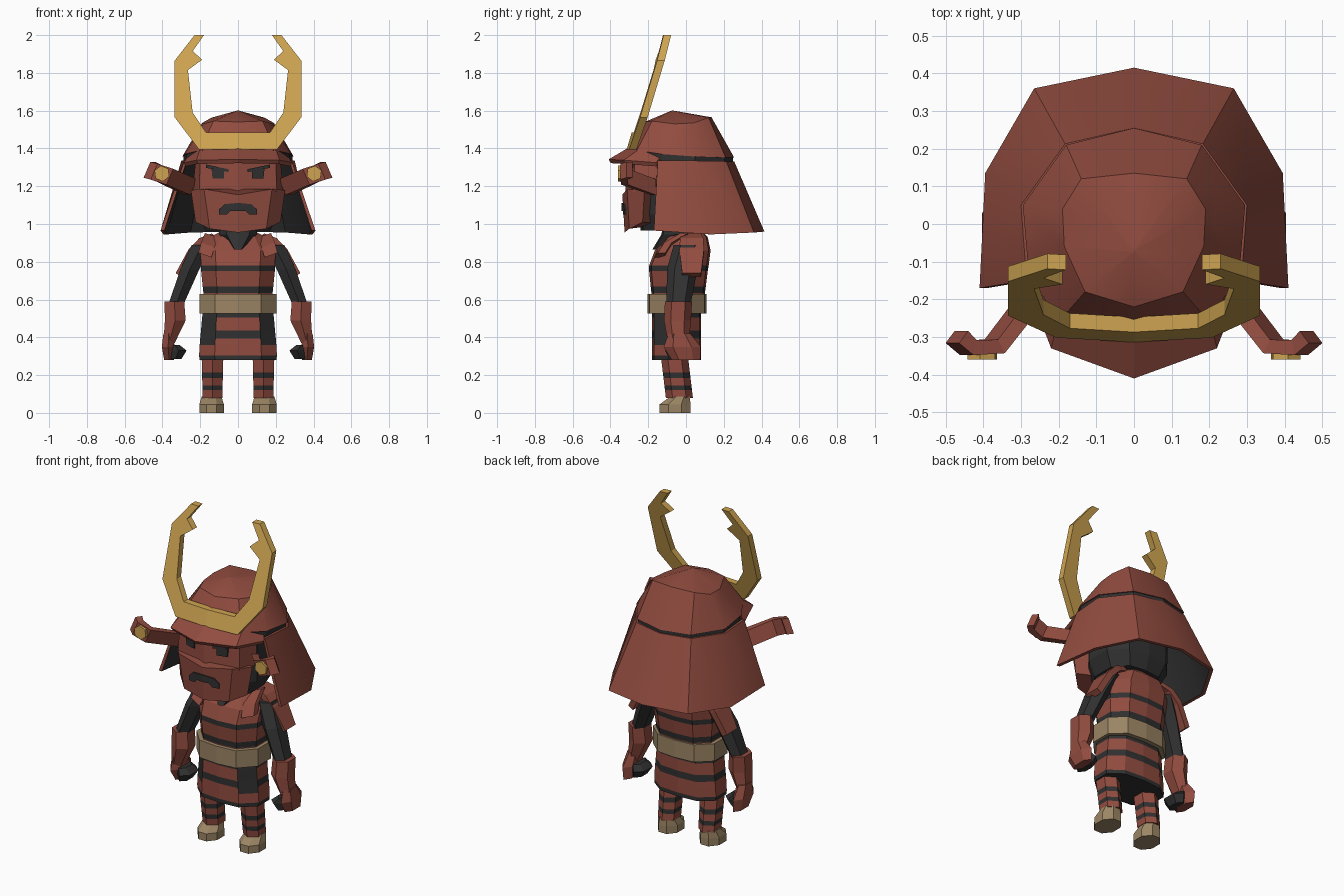
import bpy, bmesh, math
from mathutils import Vector

if "Cube" in bpy.data.objects:
    bpy.data.objects.remove(bpy.data.objects["Cube"])


def material(name, rgb):
    m = bpy.data.materials.new(name)
    m.diffuse_color = (*rgb, 1)
    m.use_nodes = True
    m.node_tree.nodes["Principled BSDF"].inputs["Base Color"].default_value = m.diffuse_color
    return m


RED = material("lacquer red", (0.285, 0.072, 0.05))
DARK = material("charcoal cloth", (0.03, 0.03, 0.03))
GOLD = material("gold", (0.62, 0.37, 0.082))
TAN = material("tan cloth", (0.33, 0.235, 0.128))


def build(name, verts, faces, mats, rule=None, sym=False):
    """Mesh object; rule(face centre, normal) gives the material slot; sym adds a mirrored copy."""
    bm = bmesh.new()
    for s in ((1, -1) if sym else (1,)):
        vs = [bm.verts.new((s * v[0], v[1], v[2])) for v in verts]
        for f in faces:
            bm.faces.new([vs[i] for i in f])
    bmesh.ops.remove_doubles(bm, verts=bm.verts, dist=1e-5)
    bmesh.ops.recalc_face_normals(bm, faces=bm.faces)
    if rule:
        for f in bm.faces:
            f.material_index = int(rule(f.calc_center_median(), f.normal))
    me = bpy.data.meshes.new(name)
    bm.to_mesh(me)
    bm.free()
    for m in mats:
        me.materials.append(m)
    ob = bpy.data.objects.new(name, me)
    bpy.context.collection.objects.link(ob)
    return ob


def loft(name, rings, mats, rule=None, sym=False):
    """Skin a list of closed rings and cap both ends."""
    n = len(rings[0])
    verts = [p for r in rings for p in r]
    faces = [(k * n + i, k * n + (i + 1) % n, (k + 1) * n + (i + 1) % n, (k + 1) * n + i)
             for k in range(len(rings) - 1) for i in range(n)]
    faces += [tuple(range(n)), tuple(range((len(rings) - 1) * n, len(rings) * n))]
    return build(name, verts, faces, mats, rule, sym)


def smooth(ob, degrees):
    """Smooth shading that keeps sharp edges."""
    ob.data.shade_smooth()
    ob.data.set_sharp_from_angle(angle=math.radians(degrees))


def prism(name, pts, front, thick, mat):
    """Mirrored plate: x-z outline, front surface y = front(x, z)."""
    n = len(pts)
    verts = [(x, front(x, z) + d, z) for d in (0, thick) for x, z in pts]
    faces = [tuple(range(n)), tuple(range(n, 2 * n))]
    for i in range(n):
        j = (i + 1) % n
        if pts[i][0] or pts[j][0]:
            faces.append((i, j, n + j, n + i))
    return build(name, verts, faces, [mat], sym=True)


def whole(half):
    """Mirror a half ring that starts and ends on x = 0."""
    return half + [(-x, y, z) for x, y, z in reversed(half[1:-1])]


def body(z, w, yf, yb):
    """Ten-sided body section."""
    c, h = (yf + yb) / 2, (yb - yf) / 2
    shape = [(0, -1), (.6, -.92), (1, -.35), (1, .45), (.6, .93), (0, 1)]
    return whole([(a * w, c + b * h, z) for a, b in shape])


def limb(x, y, z, rx, ry, n=8):
    """Even-sided horizontal limb section with flat sides."""
    k = 1 / math.cos(math.pi / n)
    return [(x + rx * k * math.cos(math.tau * (i + .5) / n),
             y + ry * k * math.sin(math.tau * (i + .5) / n), z) for i in range(n)]


def banded(*bands):
    return lambda c, n: any(a < c.z < b for a, b in bands)


# Helmet dome, dark band and inner head
rim = [(0, -.305, 1.40), (.2, -.26, 1.39), (.28, -.13, 1.37),
       (.295, .05, 1.357), (.18, .21, 1.352), (0, .255, 1.352)]
crown = [(0, -.22, 1.54), (.13, -.18, 1.545), (.185, -.06, 1.53),
         (.19, .04, 1.535), (.14, .12, 1.563), (0, .135, 1.565)]
peak = [(x * .03, -.07 + y * .03, 1.6) for x, y, z in crown]
smooth(loft("helmet_dome", [whole(rim), whole(crown), whole(peak)], [RED]), 35)
band = [(x * .975, y * .975, z) for x, y, z in rim]
loft("helmet_band", [whole([(x, y, z - .035) for x, y, z in band]), whole(band)], [DARK])
loft("inner_head", [body(.965, .17, -.24, .1), body(1.05, .215, -.25, .13),
                    body(1.34, .22, -.25, .13)], [DARK])

# Flared neck guard, dark inside
top = [(.285, -.15, 1.335), (.3, .05, 1.335), (.183, .213, 1.332), (0, .255, 1.332)]
low = [(.41, -.17, .965), (.395, .135, .945), (.265, .36, .955), (0, .415, .96)]


def guard_section(t, b):
    shrink = lambda p: (p[0] * .95, p[1] * .95 if p[1] > 0 else p[1], p[2])
    return [t, b, shrink(b), shrink(t)]


half = [guard_section(t, b) for t, b in zip(top, low)]
mirror = [[(-x, y, z) for x, y, z in s] for s in reversed(half[:-1])]
smooth(loft("neck_guard", half + mirror, [RED, DARK],
            lambda c, n: n.x * c.x + n.y * c.y < -.05 and abs(n.z) < .9), 35)

# Pointed brim
outer = [(.285, -.16, 1.325), (.22, -.33, 1.338), (0, -.41, 1.342)]
inner = [(.272, -.14, 1.35), (.2, -.245, 1.398), (0, -.295, 1.41)]
half = [[i, o, (o[0] * .97, o[1] * .97, o[2] - .02), (i[0], i[1], i[2] - .04)]
        for i, o in zip(inner, outer)]
mirror = [[(-x, y, z) for x, y, z in s] for s in reversed(half[:-1])]
loft("helmet_brim", half + mirror, [RED])

# Horned crest
prism("crest", [(0, 1.395), (.207, 1.395), (.335, 1.565), (.335, 1.865), (.23, 2.0), (.18, 2.0),
                (.24, 1.915), (.19, 1.87), (.265, 1.815), (.24, 1.59), (.17, 1.485), (0, 1.485)],
      lambda x, z: -.314 + .06 * x + .3 * (z - 1.395), .04, GOLD)

# Curled side wings with hexagonal studs
path = [((.25, -.17, 1.195), (.8, .6)), ((.37, -.325, 1.25), (.45, .9)),
        ((.44, -.328, 1.277), (-.2, 1)), ((.47, -.3, 1.287), (-.6, .8))]
up = Vector((-.018, 0, .042))
sections = []
for c, n in path:
    c, n = Vector(c), Vector((n[0], n[1], 0)) * .02
    sections.append([c + up + n, c + up - n, c - up - n, c - up + n])
loft("helmet_wings", sections, [RED], sym=True)
prism("wing_studs", [(.403 + .042 * math.cos(i * math.pi / 3 + .4),
                      1.267 + .042 * math.sin(i * math.pi / 3 + .4)) for i in range(6)],
      lambda x, z: -.36, .026, GOLD)

# Face mask: brow half and jaw half
loft("upper_mask", [whole([(0, -.32, 1.15), (.205, -.28, 1.17), (.24, -.16, 1.17), (0, -.1, 1.17)]),
                    whole([(0, -.32, 1.36), (.2, -.27, 1.35), (.225, -.15, 1.34), (0, -.1, 1.34)])],
     [RED])
loft("lower_mask", [whole([(0, -.325, .955), (.15, -.3, .975), (.225, -.23, 1.01), (0, -.1, 1.0)]),
                    whole([(0, -.337, 1.155), (.18, -.312, 1.185), (.25, -.22, 1.18), (0, -.1, 1.18)])],
     [RED])
on_face = lambda x, z: -.328 + .22 * x
prism("eyes", [(.075, 1.24), (.135, 1.24), (.14, 1.29), (.075, 1.285)], on_face, .009, DARK)
prism("brows", [(.05, 1.275), (.17, 1.297), (.17, 1.315), (.05, 1.29)], on_face, .009, DARK)
prism("mouth", [(0, 1.07), (.04, 1.07), (.06, 1.05), (.1, 1.05), (.1, 1.078), (.07, 1.105), (0, 1.112)],
      lambda x, z: -.341 + .15 * x, .009, DARK)

# Neck, banded cuirass, belt, banded skirt
loft("neck", [body(.865, .03, -.178, .06), body(.945, .1, -.13, .08), body(1.0, .1, -.12, .08)], [DARK])
loft("cuirass", [body(.6, .183, -.18, .1), body(.635, .183, -.183, .1), body(.67, .187, -.187, .105),
                 body(.75, .195, -.195, .115), body(.78, .195, -.195, .12), body(.86, .2, -.165, .13),
                 body(.93, .15, -.1, .115), body(.96, .09, -.05, .085)],
     [RED, DARK], banded((.635, .67), (.75, .78)))
loft("belt", [body(.525, .205, -.205, .108), body(.63, .205, -.205, .108)], [TAN])


def skirt_rule(c, n):
    corner = n.y < -.3 and abs(c.x) > .13 and c.z > .36
    return corner or banded((.27, .303), (.395, .435), (.505, .54))(c, n)


loft("skirt", [body(z, w, -.18, .08) for z, w in ((.28, .203), (.303, .206), (.36, .203), (.395, .2),
                                                  (.435, .196), (.505, .19), (.54, .185))],
     [RED, DARK], skirt_rule)

# Legs and feet
loft("legs", [limb(.135, -.035 - .12 * (z - .08), z, .05 + .025 * z, .062, 6)
              for z in (.08, .12, .146, .185, .215, .31)],
     [RED, DARK], banded((.12, .146), (.185, .215)), sym=True)
loft("feet", [limb(.14, -.058, 0, .065, .082), limb(.14, -.058, .045, .065, .082),
              limb(.14, -.03, .088, .052, .05)], [TAN], sym=True)

# Arms
loft("upper_arms", [limb(.19, .01, .89, .055, .065, 6), limb(.255, -.02, .76, .05, .07, 6),
                    limb(.33, -.04, .57, .04, .055, 6)], [DARK], sym=True)
loft("forearms", [limb(.337, -.04, .59, .052, .062, 6), limb(.332, -.045, .49, .055, .062, 6),
                  limb(.365, -.04, .37, .03, .048, 6)], [RED], sym=True)
loft("hands", [limb(.367, -.035, .42, .028, .05, 6), limb(.37, -.02, .35, .033, .085, 6),
               limb(.365, .0, .28, .026, .065, 6)], [RED], sym=True)
loft("fingers", [limb(.33, -.03, .285, .03, .05, 6), limb(.315, -.03, .33, .043, .07, 6),
                 limb(.335, -.03, .36, .025, .05, 6)], [DARK], sym=True)

# Shoulder plates and chest straps
pad = [(.14, .95, .05), (.205, .925, .062), (.262, .865, .065), (.33, .74, .05)]
loft("shoulder_plates", [[(x, .03 - h, z), (x, .03 + h, z), (x - .03, .03 + h, z - .02),
                          (x - .03, .03 - h, z - .02)] for x, z, h in pad], [RED], sym=True)
loft("chest_straps", [[(x - .035, y, z - .012), (x + .035, y + .02, z + .012),
                       (x + .035, y + .06, z + .012), (x - .035, y + .06, z - .012)]
                      for x, y, z in ((.14, -.05, .94), (.16, -.135, .89), (.175, -.17, .835))],
     [RED], sym=True)
